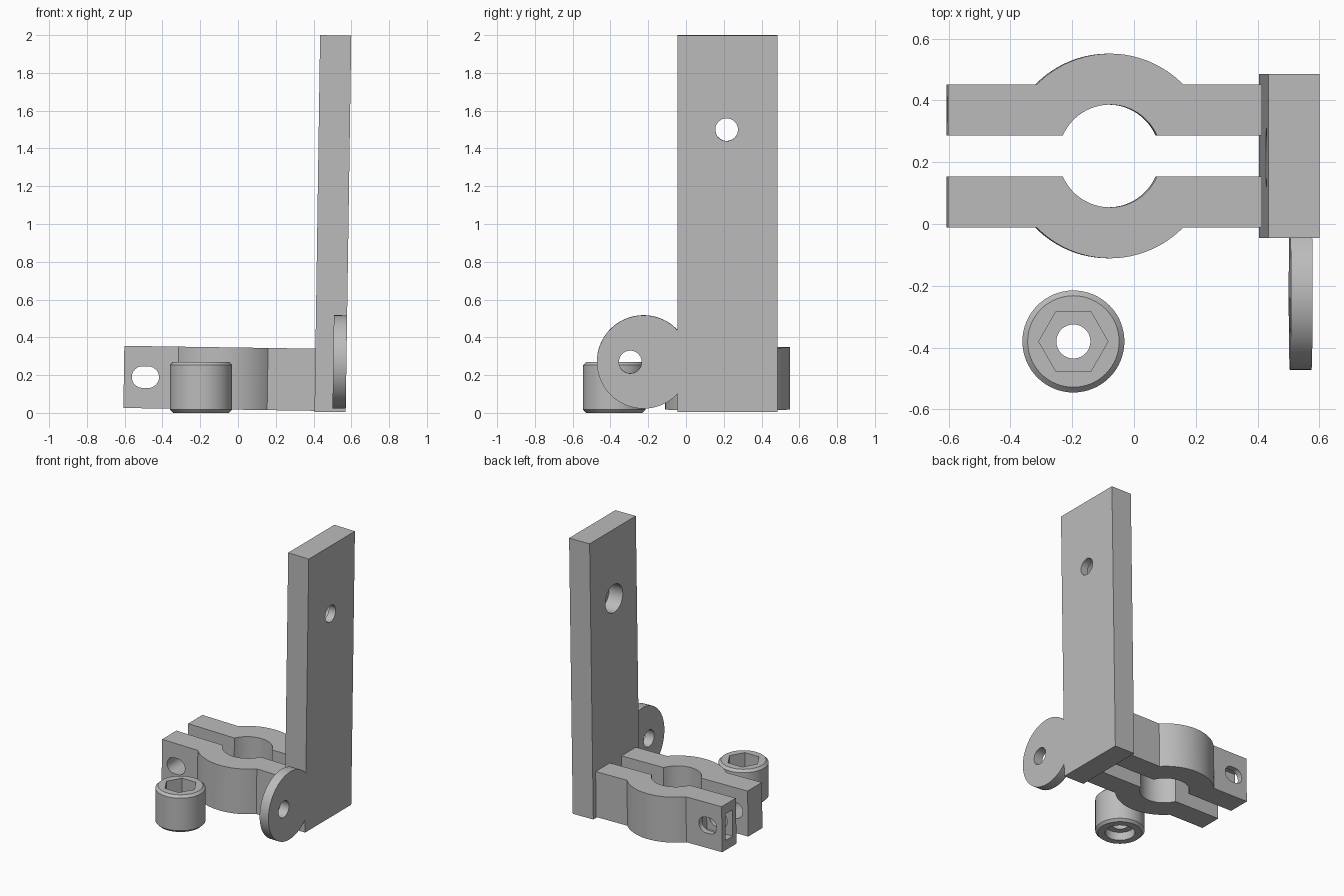
import bpy, bmesh, math
from mathutils import Matrix, Vector

cube = bpy.data.objects.get("Cube")
if cube:
    bpy.data.objects.remove(cube, do_unlink=True)

grey = bpy.data.materials.new("plain grey")
grey.use_nodes = True
colour = (0.5, 0.5, 0.5, 1)
grey.diffuse_color = colour
grey.node_tree.nodes["Principled BSDF"].inputs["Base Color"].default_value = colour

TILT = Matrix.Rotation(0.0148, 4, "Y")   # bracket leans slightly sideways
SEGMENTS = 64


def arc(cx, cy, r, start, end, n=32):
    return [(cx + r * math.cos(start + (end - start) * i / n),
             cy + r * math.sin(start + (end - start) * i / n)) for i in range(n + 1)]


def circle(cx, cy, r, n=SEGMENTS):
    return arc(cx, cy, r, 0, 2 * math.pi * (n - 1) / n, n - 1)


def prism(name, outline, axis, low, high):
    """Extrude a 2D outline along an axis from low to high."""
    place = {"X": lambda u, v, w: (w, u, v),
             "Y": lambda u, v, w: (u, w, v),
             "Z": lambda u, v, w: (u, v, w)}[axis]
    bm = bmesh.new()
    face = bm.faces.new([bm.verts.new(place(u, v, low)) for u, v in outline])
    shift = Vector(place(0, 0, high - low))
    new = bmesh.ops.extrude_face_region(bm, geom=[face])["geom"]
    bmesh.ops.translate(bm, vec=shift,
                        verts=[g for g in new if isinstance(g, bmesh.types.BMVert)])
    bmesh.ops.recalc_face_normals(bm, faces=bm.faces)
    mesh = bpy.data.meshes.new(name)
    bm.to_mesh(mesh)
    bm.free()
    mesh.materials.append(grey)
    obj = bpy.data.objects.new(name, mesh)
    bpy.context.collection.objects.link(obj)
    return obj


def box(name, x, y, z):
    return prism(name, [(x[0], y[0]), (x[1], y[0]), (x[1], y[1]), (x[0], y[1])], "Z", *z)


def activate(obj):
    bpy.ops.object.select_all(action="DESELECT")
    obj.select_set(True)
    bpy.context.view_layer.objects.active = obj


def combine(obj, other, operation="DIFFERENCE"):
    """Apply a boolean and discard the helper."""
    activate(obj)
    mod = obj.modifiers.new("boolean", "BOOLEAN")
    mod.operation, mod.solver, mod.object = operation, "EXACT", other
    bpy.ops.object.modifier_apply(modifier=mod.name)
    bpy.data.objects.remove(other, do_unlink=True)


def finish(obj, matrix=None):
    if matrix:
        obj.data.transform(matrix)
    activate(obj)
    bpy.ops.object.shade_smooth_by_angle(angle=math.radians(25))


# Upright plate with a counterbored hole
plate = box("upright_plate", (0.405, 0.57), (-0.045, 0.485), (0.012, 2.006))
combine(plate, prism("bore", circle(0.215, 1.508, 0.06), "X", 0.3, 0.7))
combine(plate, prism("counterbore", circle(0.215, 1.508, 0.1), "X", 0.3, 0.515))
finish(plate, TILT)

# Round ear beside the plate, trimmed where it meets the plate edge
ear = prism("round_ear", circle(-0.225, 0.278, 0.247), "X", 0.5, 0.57)
combine(ear, box("trim", (0.4, 0.7), (-0.045, 0.3), (-0.2, 0.8)))
combine(ear, prism("ear_hole", circle(-0.295, 0.278, 0.06), "X", 0.4, 0.7))
finish(ear, TILT)

# Two mirrored clamp jaws
CX, CY, OUTER, INNER = -0.083, 0.22, 0.331, 0.166
ARM_IN, ARM_OUT = 0.067, 0.231
LEFT, RIGHT = -0.607, 0.407
BOLT_X, BOLT_Z = -0.493, 0.182
inner_angle = math.asin(ARM_IN / INNER)
outer_angle = math.asin(ARM_OUT / OUTER)
for name, side in (("front_jaw", -1), ("back_jaw", 1)):
    outline = [(LEFT, ARM_IN)]
    outline += arc(CX, 0, INNER, math.pi - inner_angle, inner_angle)
    outline += [(RIGHT, ARM_IN), (RIGHT, ARM_OUT)]
    outline += arc(CX, 0, OUTER, outer_angle, math.pi - outer_angle)
    outline += [(LEFT, ARM_OUT)]
    jaw = prism(name, [(x, CY + side * y) for x, y in outline], "Z", 0.017, 0.346)
    # Elongated bolt hole
    quarter = math.pi / 2
    slot = (arc(BOLT_X + 0.015, BOLT_Z, 0.057, -quarter, quarter) +
            arc(BOLT_X - 0.015, BOLT_Z, 0.057, quarter, 3 * quarter))
    combine(jaw, prism("bolt_hole", slot, "Y", -0.3, 0.8))
    # Nut pocket open at the end of the back jaw
    if side > 0:
        combine(jaw, box("nut_pocket", (-0.7, -0.4), (0.33, 0.41),
                         (BOLT_Z - 0.095, BOLT_Z + 0.095)))
    finish(jaw, TILT)

# Loose round knob with chamfered rims
KX, KY, KR, KH = -0.196, -0.38, 0.165, 0.27
knob = prism("round_knob", circle(KX, KY, KR), "Z", 0, KH)
bm = bmesh.new()
bm.from_mesh(knob.data)
rims = [e for e in bm.edges if abs(e.verts[0].co.z - e.verts[1].co.z) < 0.01]
bmesh.ops.bevel(bm, geom=rims, offset=0.017, segments=1, affect="EDGES")
bm.to_mesh(knob.data)
bm.free()
# Hexagonal socket on top, through hole, round recess below
combine(knob, prism("socket", circle(KX, KY, 0.112, 6), "Z", 0.15, 0.4))
combine(knob, prism("bore", circle(KX, KY, 0.055), "Z", -0.1, 0.4))
combine(knob, prism("recess", circle(KX, KY, 0.1), "Z", -0.1, 0.06))
finish(knob)
